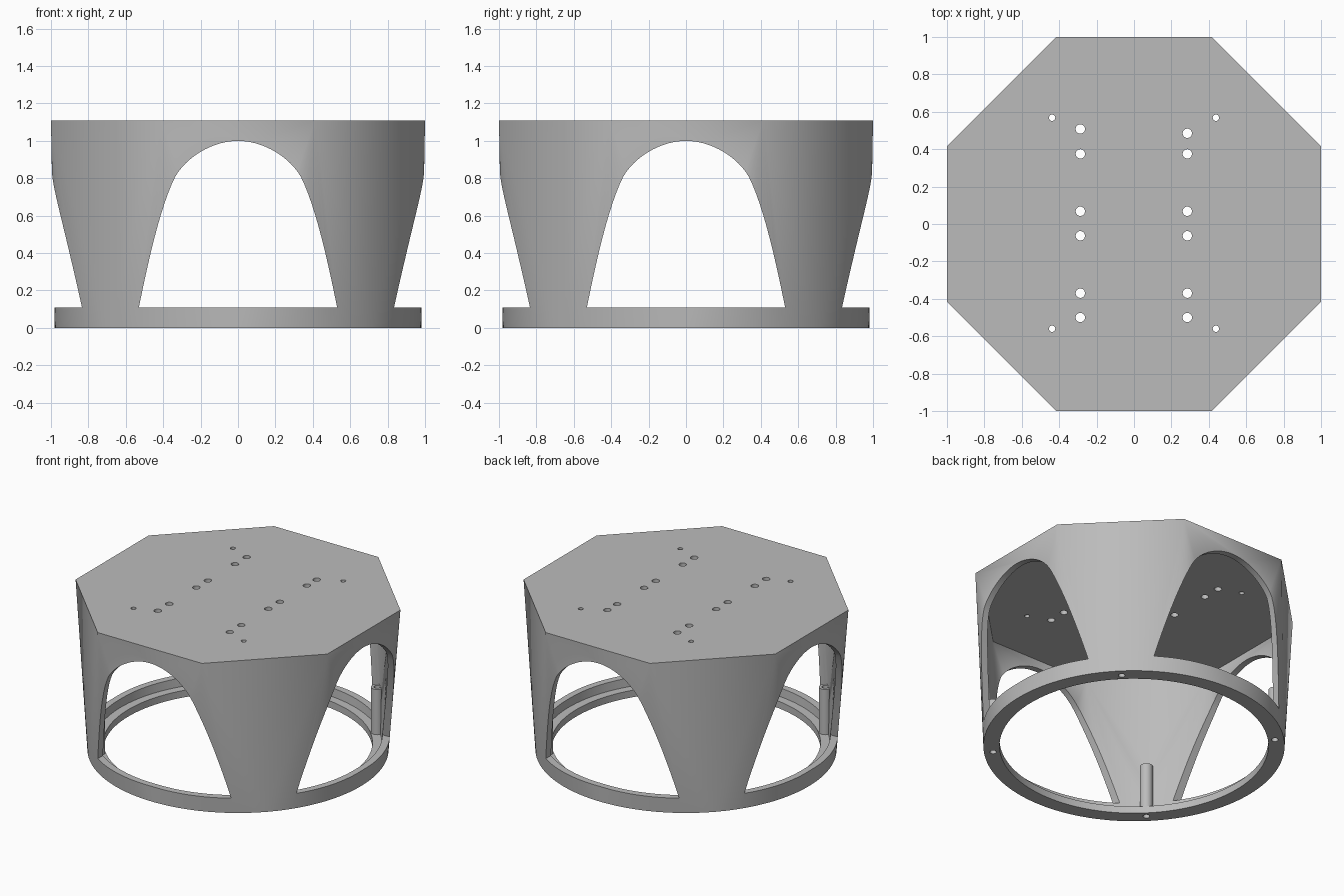
import bpy
import bmesh
import math
from mathutils import Matrix, Vector
from mathutils.geometry import interpolate_bezier

if "Cube" in bpy.data.objects:
    bpy.data.objects.remove(bpy.data.objects["Cube"])

HEIGHT = 1.11
RING_TOP = 0.11
WALL = 0.045
POST_R = 0.92

grey = bpy.data.materials.new("plain grey")
grey.use_nodes = True
colour = (0.5, 0.5, 0.5, 1)
grey.diffuse_color = colour
grey.node_tree.nodes["Principled BSDF"].inputs["Base Color"].default_value = colour


def finish(name, bm):
    bmesh.ops.recalc_face_normals(bm, faces=bm.faces)
    mesh = bpy.data.meshes.new(name)
    bm.to_mesh(mesh)
    bm.free()
    mesh.materials.append(grey)
    obj = bpy.data.objects.new(name, mesh)
    bpy.context.collection.objects.link(obj)
    return obj


def polygon(radius, z, count, phase=0.0):
    step = 2 * math.pi / count
    return [Vector((radius * math.cos(i * step + phase), radius * math.sin(i * step + phase), z))
            for i in range(count)]


def loft(name, inset, z_low, z_high):
    """Convex skin from a round base to an octagonal top."""
    bm = bmesh.new()
    corner = (1 - inset) / math.cos(math.pi / 8)
    points = polygon(0.98 - inset, z_low, 128) + polygon(corner, z_high, 8, math.pi / 8)
    for p in points:
        bm.verts.new(p)
    bmesh.ops.convex_hull(bm, input=bm.verts)
    bmesh.ops.dissolve_limit(bm, angle_limit=math.radians(0.3), verts=bm.verts, edges=bm.edges)
    return finish(name, bm)


def add_rod(bm, x, y, radius, z_low, z_high, sides=24):
    bmesh.ops.create_cone(bm, cap_ends=True, segments=sides, radius1=radius, radius2=radius,
                          depth=z_high - z_low,
                          matrix=Matrix.Translation((x, y, (z_low + z_high) / 2)))


def cut(target, cutter):
    mod = target.modifiers.new("cut", 'BOOLEAN')
    mod.operation = 'DIFFERENCE'
    mod.solver = 'EXACT'
    mod.object = cutter
    cutter.hide_render = True
    bpy.context.view_layer.objects.active = target
    bpy.ops.object.modifier_apply(modifier=mod.name)


def discard(obj):
    bpy.data.objects.remove(obj)


def smooth(obj):
    bpy.ops.object.select_all(action='DESELECT')
    obj.select_set(True)
    bpy.context.view_layer.objects.active = obj
    bpy.ops.object.shade_smooth_by_angle(angle=math.radians(25))


# Outer shell, hollowed to leave walls, top plate and a ledge at the base
body = loft("octagon_stand", 0, 0, HEIGHT)
cavity = loft("cavity_cutter", WALL, 0.05, HEIGHT - 0.05)
cut(body, cavity)
discard(cavity)

bm = bmesh.new()
add_rod(bm, 0, 0, 0.875, -0.1, 0.2, 128)
bore = finish("bore_cutter", bm)
cut(body, bore)
discard(bore)

# Arched openings through all four sides
side = interpolate_bezier(Vector((0.53, RING_TOP)), Vector((0.485, 0.33)),
                          Vector((0.42, 0.64)), Vector((0.335, 0.81)), 14)
crown = interpolate_bezier(Vector((0.335, 0.81)), Vector((0.27, 0.92)),
                           Vector((0.13, 1.0)), Vector((0, 1.0)), 14)
half = side + crown[1:]
outline = half + [Vector((-p.x, p.y)) for p in reversed(half[:-1])]
for turn in (0, math.pi / 2):
    bm = bmesh.new()
    face = bm.faces.new([bm.verts.new((p.x, -1.5, p.y)) for p in outline])
    grown = bmesh.ops.extrude_face_region(bm, geom=[face])["geom"]
    bmesh.ops.translate(bm, vec=(0, 3, 0),
                        verts=[g for g in grown if isinstance(g, bmesh.types.BMVert)])
    bmesh.ops.rotate(bm, verts=bm.verts, matrix=Matrix.Rotation(turn, 3, 'Z'))
    arch = finish("arch_cutter", bm)
    cut(body, arch)
    discard(arch)

# Mounting holes in the top plate
bm = bmesh.new()
for x, last in ((-0.287, 0.508), (0.285, 0.485)):
    for y in (-0.5, -0.37, -0.063, 0.068, 0.375, last):
        add_rod(bm, x, y, 0.025, 1.03, 1.2)
for x in (-0.438, 0.438):
    for y in (-0.56, 0.568):
        add_rod(bm, x, y, 0.017, 1.03, 1.2)
plate_holes = finish("plate_hole_cutter", bm)
cut(body, plate_holes)
discard(plate_holes)

# Screw posts inside the legs, drilled through the base ring
bm_posts, bm_holes = bmesh.new(), bmesh.new()
for p in polygon(POST_R, 0, 4, math.pi / 4):
    add_rod(bm_posts, p.x, p.y, 0.042, 0.01, 0.375, 32)
    add_rod(bm_holes, p.x, p.y, 0.022, -0.1, 0.5)
posts = finish("screw_posts", bm_posts)
screw_holes = finish("screw_hole_cutter", bm_holes)
cut(body, screw_holes)
cut(posts, screw_holes)
discard(screw_holes)

smooth(body)
smooth(posts)
